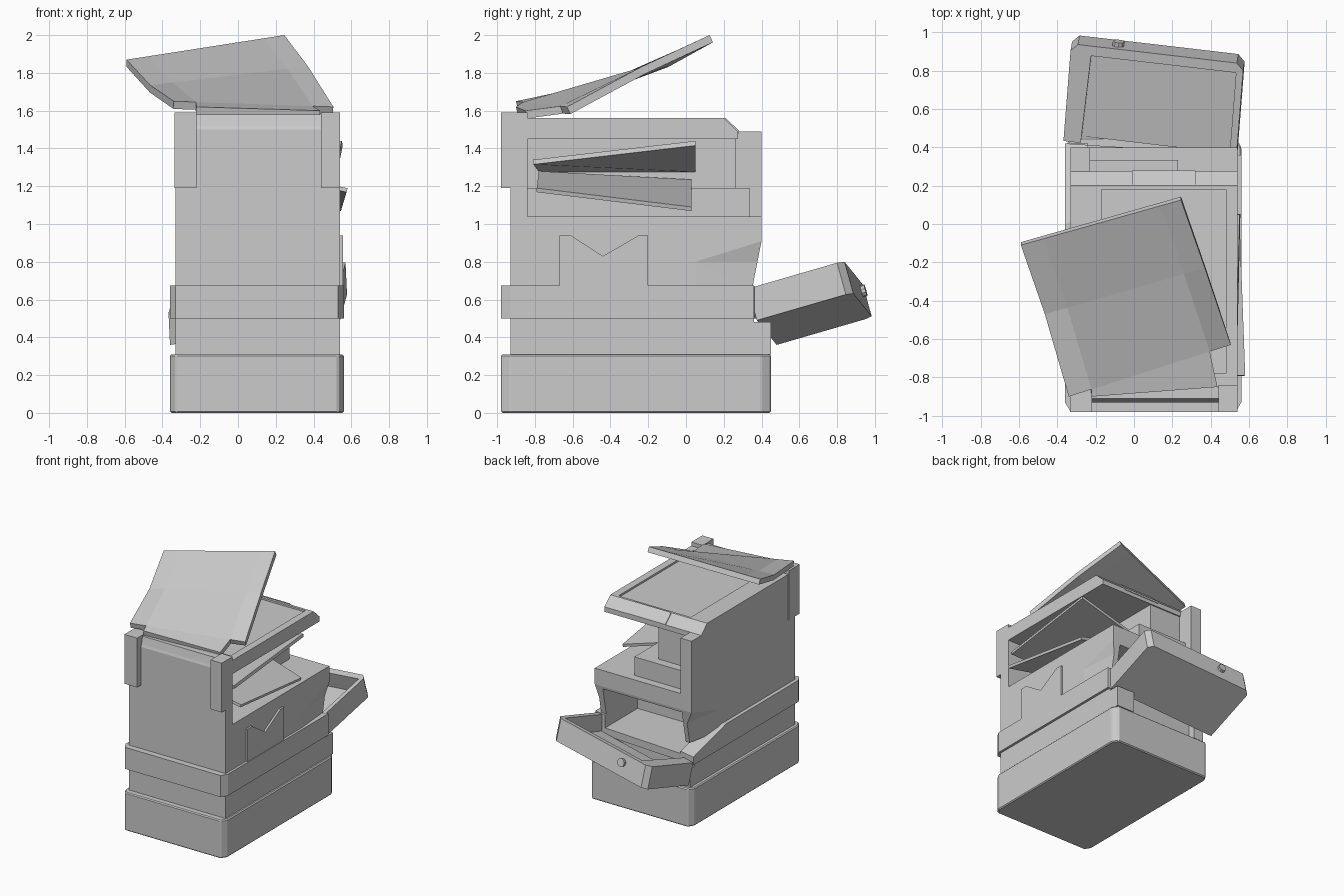
import bpy, bmesh
from mathutils import Vector, Matrix

if "Cube" in bpy.data.objects:
    bpy.data.objects.remove(bpy.data.objects["Cube"])


def mesh_object(name, verts, faces):
    me = bpy.data.meshes.new(name)
    me.from_pydata([tuple(v) for v in verts], [], faces)
    bm = bmesh.new()
    bm.from_mesh(me)
    bmesh.ops.recalc_face_normals(bm, faces=bm.faces)
    bm.to_mesh(me)
    bm.free()
    ob = bpy.data.objects.new(name, me)
    bpy.context.collection.objects.link(ob)
    return ob


def prism(name, pts, axis, lo, hi):
    """Extrude a profile: axis X takes (y, z) points, axis Z takes (x, y)."""
    put = (lambda p, t: (t, *p)) if axis == 'X' else (lambda p, t: (*p, t))
    n = len(pts)
    verts = [put(p, lo) for p in pts] + [put(p, hi) for p in pts]
    faces = [tuple(range(n)), tuple(range(n, 2 * n))]
    faces += [(i, (i + 1) % n, (i + 1) % n + n, i + n) for i in range(n)]
    return mesh_object(name, verts, faces)


def box(name, x0, x1, y0, y1, z0, z1):
    return prism(name, [(x0, y0), (x1, y0), (x1, y1), (x0, y1)], 'Z', z0, z1)


def cut(ob, cutter):
    m = ob.modifiers.new("cut", 'BOOLEAN')
    m.operation, m.object, m.solver = 'DIFFERENCE', cutter, 'EXACT'
    cutter.hide_render = True
    cutter.hide_viewport = True


def dent(ob, planes, move):
    """Slice a part across the given (axis, value) planes, then shift its vertices."""
    bm = bmesh.new()
    bm.from_mesh(ob.data)
    for axis, value in planes:
        no = Vector([float(a == axis) for a in 'xyz'])
        bmesh.ops.bisect_plane(bm, geom=bm.verts[:] + bm.edges[:] + bm.faces[:],
                               plane_co=no * value, plane_no=no)
    for v in bm.verts:
        v.co += Vector(move(*v.co))
    bmesh.ops.triangulate(bm, faces=[f for f in bm.faces if len(f.verts) > 3])
    bm.to_mesh(ob.data)
    bm.free()


# Lower cabinet: base, recessed drawer level and protruding band
base = prism("base", [(-.33, -.98), (.53, -.98), (.56, -.93), (.56, .40), (.53, .45),
                      (-.33, .45), (-.36, .40), (-.36, -.93)], 'Z', 0, .31)
bev = base.modifiers.new("edge", 'BEVEL')
bev.width, bev.segments = .008, 1
box("drawer_level", -.33, .54, -.93, .36, .31, .50)
box("drawer_post_right", .38, .54, .36, .45, .31, .48)
box("drawer_post_left", -.33, -.24, .36, .42, .31, .46)
band = prism("band", [(-.33, -.98), (.53, -.98), (.56, -.93), (.56, .36),
                      (-.36, .42), (-.36, -.93)], 'Z', .50, .675)
dent(band, [('y', 0)],  # front left corner is bent down
     lambda x, y, z: (0, 0, -.11 if x < -.3 and y > .3 and z > .6 else 0))

# Main body with a lip that slopes inward above the open drawer bay, sides pinched
body = prism("main_body", [(-.93, .63), (-.93, 1.04), (.40, 1.04), (.40, .91),
                           (.345, .63)], 'X', -.33, .54)
dent(body, [('y', .05), ('z', .80)],
     lambda x, y, z: ((.055 if x < 0 else -.025) if y > .3 and z < .9 else 0, 0, 0))
bay = prism("bay_cutter", [(-.05, .56), (-.05, .84), (.5, .90), (.5, .56)], 'X', -.24, .47)
cut(body, bay)
cut(band, bay)

# Upper housing around the output bay, with a front corner post
box("rear_wall", -.33, .54, -.93, -.84, 1.04, 1.46)
box("left_wall", -.33, -.23, -.85, .28, 1.04, 1.46)
box("corner_post", -.33, -.23, .26, .40, 1.04, 1.49)
box("bay_step", -.27, .23, -.85, .335, 1.03, 1.19)
box("bay_block", -.27, .06, -.85, .265, 1.18, 1.46)

# Scanner deck with sloped front edge, glass recess and rear rail
scanner = prism("scanner_deck", [(-.93, 1.45), (-.93, 1.50), (-.91, 1.56), (.20, 1.56),
                                 (.275, 1.49), (.275, 1.45)], 'X', -.33, .54)
cut(scanner, box("glass_cutter", -.17, .48, -.78, .18, 1.545, 1.7))
prism("control_panel", [(.205, 1.48), (.205, 1.565), (.28, 1.495), (.28, 1.48)],
      'X', -.01, .32)
prism("rear_rail", [(-.93, 1.49), (-.91, 1.58), (-.85, 1.58), (-.85, 1.49)],
      'X', -.23, .45)

# Hinge pillars at the rear corners
for side, x0, x1 in (("left", -.335, -.22), ("right", .44, .54)):
    box("hinge_pillar_" + side, x0, x1, -.98, -.84, 1.19, 1.59)

# Side access panel with a torn notch
prism("side_panel", [(-.67, .675), (-.67, .94), (-.61, .94), (-.44, .83), (-.25, .94),
                     (-.20, .94), (-.20, .675)], 'X', .53, .555)


def sheet(name, verts, faces, thickness):
    """Thin slab hanging below a bent surface."""
    ob = mesh_object(name, verts, faces)
    if sum(p.normal.z for p in ob.data.polygons) < 0:
        ob.data.flip_normals()
    m = ob.modifiers.new("thickness", 'SOLIDIFY')
    m.thickness, m.offset = thickness, -1
    return ob


# Broken paper trays hanging in the bay
sheet("upper_tray", [(.53, -.81, 1.34), (.55, .05, 1.44), (.05, .05, 1.30),
                     (.05, -.78, 1.30)], [(0, 1, 2, 3)], .025)
sheet("lower_tray", [(.58, -.79, 1.19), (.55, .03, 1.09), (.08, .03, 1.235),
                     (.10, -.78, 1.28)], [(0, 1, 2, 3)], .022)

# Twisted lid: rows of a bent sheet plus a hinge flap
rows = [((-.34, -.90, 1.65), (.505, -.63, 1.62)),
        ((-.465, -.47, 1.735), (.37, -.23, 1.835)),
        ((-.59, -.11, 1.87), (.245, .125, 2.0))]
lid_v = [Vector(a).lerp(Vector(b), t) for a, b in rows for t in (0, .14, .87, 1)]
lid_f = [(r * 4 + c, r * 4 + c + 1, r * 4 + c + 5, r * 4 + c + 4)
         for r in range(2) for c in range(3)]
lid_v += [Vector((-.22, -.90, 1.62)), Vector((.435, -.85, 1.60))]
lid_f.append((12, 13, 2, 1))
sheet("lid", lid_v, lid_f, .042)

# Hanging drawer: open box in local units, placed by a skewed frame
P, W = Vector((.54, .375, .49)), Vector((-.90, .105, -.13))
L, H = Vector((.04, .507, .147)), Vector((-.008, -.047, .168))
frame = Matrix((W, L, H)).transposed().to_4x4()
frame.translation = P
outer = [(0, 0), (0, .93), (.04, 1), (.96, 1), (1, .93), (1, 0)]
floor = prism("drawer_floor", outer, 'Z', 0, .25)
walls = prism("drawer_walls", outer + [(.90, 0), (.88, .90), (.04, .90), (.04, 0)], 'Z', .25, 1)
for ob in (floor, walls):
    ob.data.transform(frame)

# Round lock on the drawer front
bpy.ops.mesh.primitive_cylinder_add(vertices=10, radius=.032, depth=.04,
                                    location=frame @ Vector((.73, 1.005, .6)))
lock = bpy.context.object
lock.name = "drawer_lock"
lock.rotation_euler = L.to_track_quat('Z', 'Y').to_euler()
